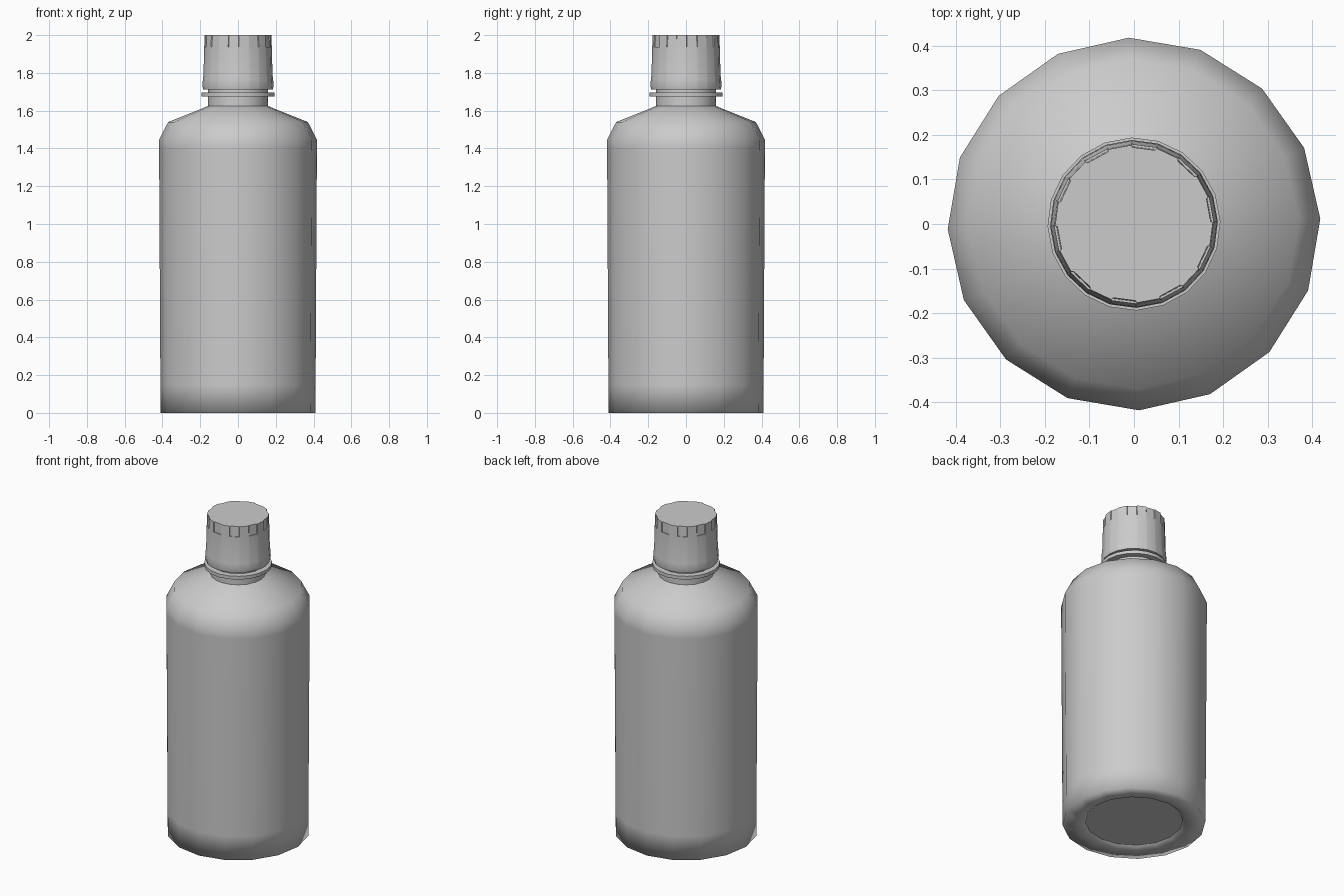
import bpy, bmesh
from math import sin, cos, radians

if "Cube" in bpy.data.objects:
    bpy.data.objects.remove(bpy.data.objects["Cube"])


def lathe(name, profile, angles, sharp_angle=None, start_cap=False, end_cap=False):
    """Spin (radius, z, notch depth) rows; notch dents alternate sectors."""
    bm = bmesh.new()
    rows = []
    for r, z, notch in profile:
        row = []
        for i, a in enumerate(angles):
            rad = r - (notch if i % 4 in (1, 2) else 0)
            row.append(bm.verts.new((rad * cos(radians(a)), rad * sin(radians(a)), z)))
        rows.append(row)
    n = len(angles)
    for lo, hi in zip(rows, rows[1:]):
        for i in range(n):
            j = (i + 1) % n
            bm.faces.new((lo[i], lo[j], hi[j], hi[i])).smooth = True
    if start_cap:
        bm.faces.new(rows[0][::-1])
    if end_cap:
        bm.faces.new(rows[-1])
    mesh = bpy.data.meshes.new(name)
    bm.to_mesh(mesh)
    bm.free()
    obj = bpy.data.objects.new(name, mesh)
    bpy.context.collection.objects.link(obj)
    if sharp_angle:
        bpy.ops.object.select_all(action='DESELECT')
        obj.select_set(True)
        bpy.context.view_layer.objects.active = obj
        bpy.ops.object.shade_smooth_by_angle(angle=radians(sharp_angle))
    return obj


def plain(points):
    return [(r, z, 0) for r, z in points]


def ring(sides, offset):
    return [offset + 360 * i / sides for i in range(sides)]


# Sixteen-sided bottle body with a recessed base
lathe("bottle_body", plain([
    (0.28, 0.015), (0.30, 0.0), (0.41, 0.0), (0.411, 0.15), (0.418, 1.40),
    (0.418, 1.445), (0.37, 1.54), (0.155, 1.626)]),
    ring(16, 1.6), start_cap=True)

# Neck with its support flange
lathe("neck", plain([
    (0.158, 1.615), (0.158, 1.674), (0.194, 1.674), (0.194, 1.695),
    (0.158, 1.695), (0.158, 1.74)]), ring(20, 1.6), sharp_angle=35)

# Screw cap: grip recesses alternate around the top rim
cap_angles = []
for i in range(20):
    a = 1.6 + 18 * i
    cap_angles += [a - 0.4, a + 0.4]
lathe("cap", [
    (0.155, 1.712, 0), (0.184, 1.712, 0), (0.188, 1.73, 0), (0.186, 1.77, 0),
    (0.183, 1.785, 0), (0.179, 1.937, 0), (0.179, 1.937, 0.005),
    (0.177, 2.0, 0.005)], cap_angles, sharp_angle=35, end_cap=True)
